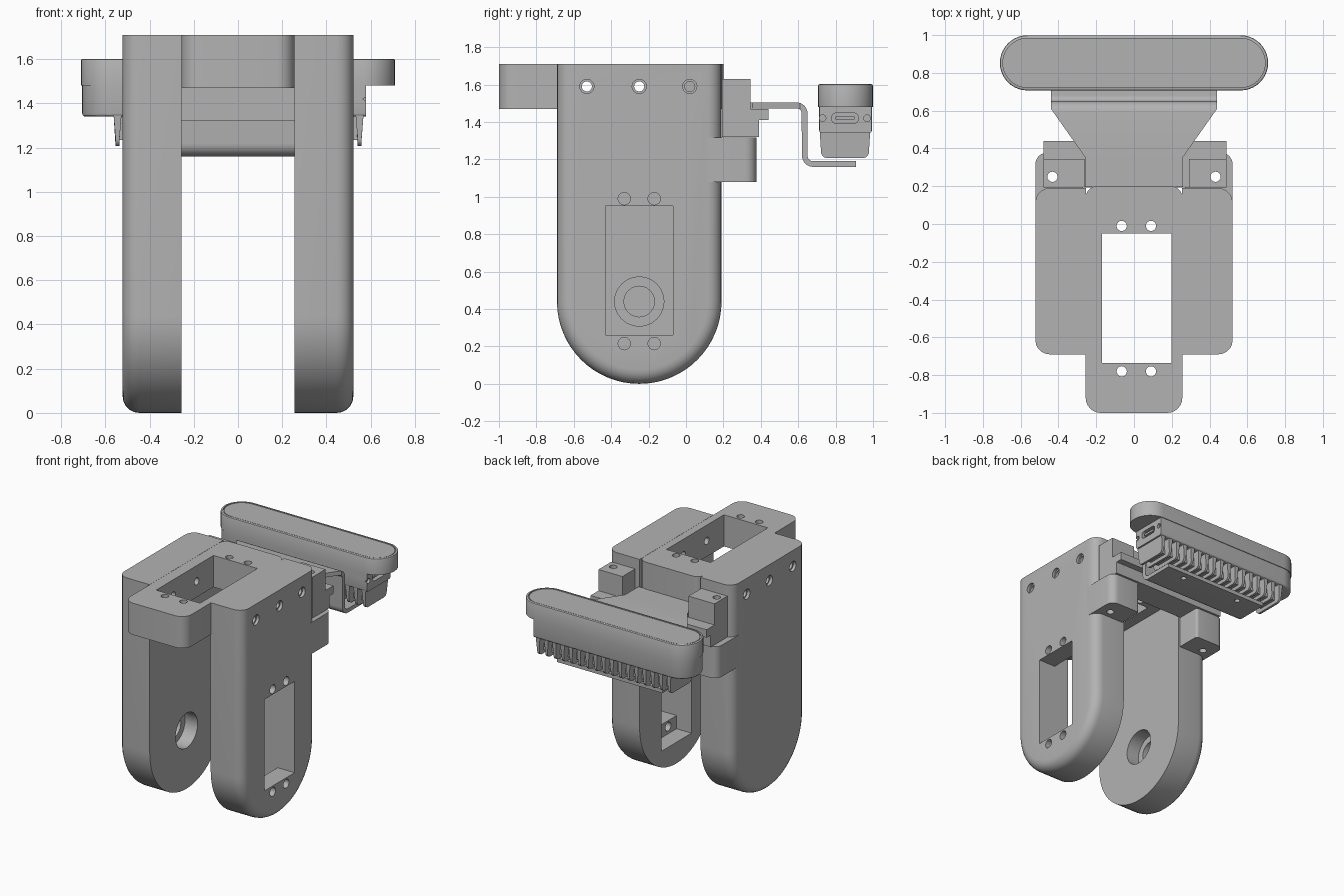
import bpy, bmesh, math
from math import pi, cos, sin

if "Cube" in bpy.data.objects:
    bpy.data.objects.remove(bpy.data.objects["Cube"])

GREY = (0.45, 0.45, 0.45, 1)
grey = bpy.data.materials.new("plain grey")
grey.use_nodes = True
grey.diffuse_color = GREY
grey.node_tree.nodes["Principled BSDF"].inputs["Base Color"].default_value = GREY


# 2D outline helpers
def arc(u, v, r, a0, a1, n=8):
    return [(u + r * cos(a0 + (a1 - a0) * i / n), v + r * sin(a0 + (a1 - a0) * i / n))
            for i in range(n + 1)]


def circle(u, v, r):
    return arc(u, v, r, 0, 2 * pi, 24)[:-1]


def rect(u0, u1, v0, v1, radii=(0, 0, 0, 0)):
    """Corner radii run counter-clockwise from the low corner."""
    pts = []
    for k, (u, v, su, sv) in enumerate([(u0, v0, 1, 1), (u1, v0, -1, 1),
                                        (u1, v1, -1, -1), (u0, v1, 1, -1)]):
        r = radii[k]
        a = pi + k * pi / 2
        pts += arc(u + su * r, v + sv * r, r, a, a + pi / 2, 6) if r else [(u, v)]
    return pts


# Solid made by pushing an outline along an axis
def prism(name, pts, axis, lo, hi, bevel=0, rim=None, segments=5):
    put = {"x": lambda p, w: (w, p[0], p[1]),
           "y": lambda p, w: (p[0], w, p[1]),
           "z": lambda p, w: (p[0], p[1], w)}[axis]
    bm = bmesh.new()
    low = [bm.verts.new(put(p, lo)) for p in pts]
    high = [bm.verts.new(put(p, hi)) for p in pts]
    bm.faces.new(low[::-1])
    bm.faces.new(high)
    n = len(pts)
    for i in range(n):
        j = (i + 1) % n
        bm.faces.new((low[i], low[j], high[j], high[i]))
    bmesh.ops.recalc_face_normals(bm, faces=bm.faces)
    if bevel:
        bmesh.ops.bevel(bm, geom=[e for e in bm.edges if rim(e)], offset=bevel,
                        segments=segments, profile=0.5, affect="EDGES")
    mesh = bpy.data.meshes.new(name)
    bm.to_mesh(mesh)
    bm.free()
    mesh.materials.append(grey)
    ob = bpy.data.objects.new(name, mesh)
    bpy.context.collection.objects.link(ob)
    return ob


def activate(ob):
    bpy.ops.object.select_all(action="DESELECT")
    ob.select_set(True)
    bpy.context.view_layer.objects.active = ob


def carve(ob, cutters, operation="DIFFERENCE"):
    activate(ob)
    for c in cutters:
        mod = ob.modifiers.new("cut", "BOOLEAN")
        mod.operation, mod.solver, mod.object = operation, "EXACT", c
        bpy.ops.object.modifier_apply(modifier=mod.name)
        bpy.data.objects.remove(c)


def cutter(pts, axis, lo, hi):
    ob = prism("cutter", pts, axis, lo, hi)
    ob.hide_render = True
    return ob


# Legs: straight sides, half-round foot, rounded outer rim
def leg(name, s):
    outline = [(0.19, 1.71), (-0.69, 1.71)] + arc(-0.25, 0.44, 0.44, pi, 2 * pi, 32)
    outer = s * 0.522

    def rim(e):
        on_face = all(abs(v.co.x - outer) < 1e-4 for v in e.verts)
        return on_face and not all(v.co.z > 1.7 for v in e.verts)

    ob = prism(name, outline, "x", *sorted((s * 0.255, outer)), bevel=0.075, rim=rim)
    cuts = []
    for y in (-0.53, -0.25, 0.02):
        cuts.append(cutter(circle(y, 1.59, 0.027), "x", *sorted((s * 0.2, s * 0.6))))
        cuts.append(cutter(circle(y, 1.59, 0.038), "x", *sorted((s * 0.5, s * 0.6))))
    carve(ob, cuts)
    return ob


left_leg = leg("left_leg", 1)
right_leg = leg("right_leg", -1)

# Motor window with a wider inner recess and screw holes
carve(left_leg, [cutter(rect(-0.43, -0.07, 0.26, 0.95), "x", 0.2, 0.6),
                 cutter(rect(-0.43, -0.07, 0.16, 1.05), "x", 0.2, 0.38)]
      + [cutter(circle(y, z, 0.033), "x", 0.3, 0.6)
         for y in (-0.33, -0.17) for z in (0.215, 0.99)])
# Stepped bearing seat on the inner side
carve(right_leg, [cutter(circle(-0.25, 0.44, 0.132), "x", -0.36, -0.2),
                  cutter(circle(-0.25, 0.44, 0.082), "x", -0.44, -0.3)])

# Top block joining the legs, with its motor opening
block = prism("top_block", rect(-0.256, 0.256, -1, 0.2, (0.08, 0.08, 0.06, 0.06)), "z", 1.47, 1.709)
carve(block, [cutter(rect(-0.17, 0.198, -0.735, -0.05), "z", 1.4, 1.8)]
      + [cutter(circle(x, y, 0.027), "z", 1.4, 1.8)
         for x in (-0.065, 0.09) for y in (-0.78, -0.01)]
      + [cutter(circle(y, 1.59, 0.027), "x", -0.4, 0.4) for y in (-0.53, -0.25)])


# Rear lugs, bracket bar and tabs, all drilled by the same pair of bolts
def bolt_holes(ob, sides=(-1, 1)):
    carve(ob, [cutter(circle(s * 0.432, 0.25, 0.027), "z", 1, 1.8) for s in sides])


for side, s in (("left", 1), ("right", -1)):
    radii = (0, 0, 0.06, 0.02) if s > 0 else (0, 0, 0.02, 0.06)
    x0, x1 = sorted((s * 0.27, s * 0.522))
    lug = prism(side + "_lug", rect(x0, x1, 0.1, 0.377, radii), "z", 1.08, 1.318)
    bolt_holes(lug, (s,))
    x0, x1 = (0.29, 0.49) if s > 0 else (-0.48, -0.262)
    tab = prism(side + "_tab", rect(x0, x1, 0.192, 0.345), "z", 1.469, 1.63)
    bolt_holes(tab, (s,))

bar = prism("bracket_bar", [(0.192, 1.32), (0.39, 1.32), (0.39, 1.41), (0.44, 1.41),
                            (0.44, 1.47), (0.192, 1.47)], "x", -0.48, 0.49)
bolt_holes(bar)

# Bent sheet arm that carries the sensor, flaring in plan
path = ([(0.195, 1.472), (0.195, 1.505)] + arc(0.59, 1.445, 0.06, pi / 2, 0)
        + arc(0.68, 1.22, 0.03, pi, 1.5 * pi) + [(0.91, 1.19), (0.91, 1.16)]
        + arc(0.68, 1.22, 0.06, 1.5 * pi, pi) + arc(0.59, 1.445, 0.028, 0, pi / 2))
arm = prism("bent_arm", path, "x", -0.5, 0.5)
carve(arm, [cutter([(-0.26, 0.1), (0.26, 0.1), (0.26, 0.355), (0.44, 0.61), (0.44, 1),
                    (-0.44, 1), (-0.44, 0.61), (-0.26, 0.355)], "z", 1, 1.8)], "INTERSECT")
carve(arm, [cutter(circle(x, 0.85, 0.02), "z", 1.1, 1.2) for x in (-0.25, 0.25)])


# Sensor housing: pill-shaped cover and lower body
def pill(half, r):
    return (arc(half - r, 0.853, r, -pi / 2, pi / 2, 20)
            + arc(r - half, 0.853, r, pi / 2, 1.5 * pi, 20))


cover = prism("sensor_cover", pill(0.71, 0.146), "z", 1.48, 1.602, 0.008,
              lambda e: all(v.co.z > 1.6 for v in e.verts), 2)
groove = cutter(pill(0.694, 0.130), "z", 1.594, 1.7)
carve(cover, [groove])
prism("cover_inlay", pill(0.688, 0.124), "z", 1.59, 1.6)

body = prism("sensor_body", pill(0.705, 0.141), "z", 1.34, 1.481, 0.015,
             lambda e: all(v.co.z < 1.35 for v in e.verts), 3)
carve(body, [cutter(rect(0.58, 0.8, 0.6, 1.1), "z", 1.3, 1.48)]
      + [cutter(circle(y, 1.42, 0.018), "x", 0.56, 0.7) for y in (0.73, 0.968)]
      + [cutter(rect(0.778, 0.922, 1.392, 1.448, (0.026,) * 4), "x", 0.55, 0.7)])
prism("port_tongue", rect(0.8, 0.9, 1.412, 1.428), "x", 0.54, 0.575)

# Heat sink: core with a row of tapered fins
prism("heat_sink_core", rect(0.775, 0.93, 1.235, 1.35), "x", -0.535, 0.54)
fin_outline = ([(0.985, 1.35), (0.715, 1.35)] + arc(0.755, 1.24, 0.033, pi, 1.5 * pi)
               + arc(0.945, 1.24, 0.033, 1.5 * pi, 2 * pi))
FINS = 17
for i in range(FINS):
    x = -0.545 + 1.095 * i / (FINS - 1)
    fin = prism("heat_sink_fin", fin_outline, "x", x - 0.018, x + 0.018)
    for v in fin.data.vertices:
        if v.co.z < 1.3:
            v.co.x = x + (v.co.x - x) * 0.5

# Smooth rounded surfaces, keep crisp edges
for ob in [o for o in bpy.context.collection.objects if o.type == "MESH"]:
    activate(ob)
    bpy.ops.object.shade_smooth_by_angle(angle=math.radians(30))
